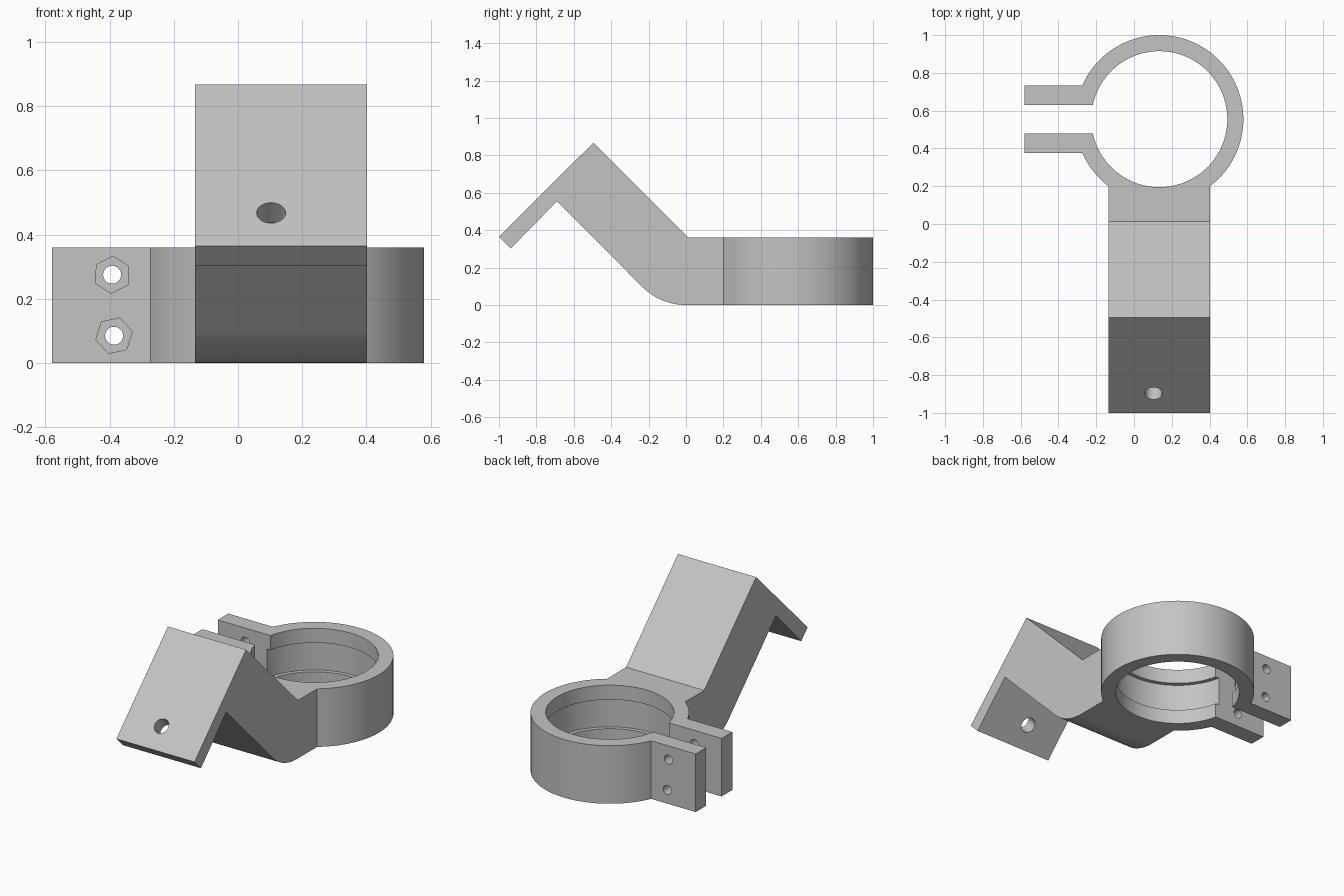
import bpy, bmesh
from math import radians, sin, cos
from mathutils import Matrix, Vector

cube = bpy.data.objects.get("Cube")
if cube:
    bpy.data.objects.remove(cube, do_unlink=True)

CX, CY, H = 0.134, 0.555, 0.36      # ring centre and height
ARM_HALF = 0.268                    # half the arm width

grey = bpy.data.materials.new("light_grey")
grey.use_nodes = True
colour = (0.55, 0.55, 0.55, 1)
grey.diffuse_color = colour
grey.node_tree.nodes["Principled BSDF"].inputs["Base Color"].default_value = colour


def finish(name, bm):
    bmesh.ops.recalc_face_normals(bm, faces=bm.faces)
    mesh = bpy.data.meshes.new(name)
    bm.to_mesh(mesh)
    bm.free()
    mesh.materials.append(grey)
    obj = bpy.data.objects.new(name, mesh)
    bpy.context.collection.objects.link(obj)
    return obj


def box(name, low, high):
    bm = bmesh.new()
    bmesh.ops.create_cube(bm, size=1)
    low, high = Vector(low), Vector(high)
    for v in bm.verts:
        v.co = (low + high) / 2 + v.co * (high - low)
    return finish(name, bm)


def rod(name, start, end, radius, sides=32, turn=0):
    """Prism or cylinder between two points."""
    start, end = Vector(start), Vector(end)
    axis = end - start
    place = (Matrix.Translation((start + end) / 2)
             @ axis.to_track_quat('Z', 'Y').to_matrix().to_4x4()
             @ Matrix.Rotation(turn, 4, 'Z'))
    bm = bmesh.new()
    bmesh.ops.create_cone(bm, cap_ends=True, segments=sides, radius1=radius,
                          radius2=radius, depth=axis.length, matrix=place)
    return finish(name, bm)


def combine(target, other, operation):
    mod = target.modifiers.new(operation.lower(), 'BOOLEAN')
    mod.object, mod.operation, mod.solver = other, operation, 'EXACT'
    graph = bpy.context.evaluated_depsgraph_get()
    mesh = bpy.data.meshes.new_from_object(target.evaluated_get(graph))
    target.modifiers.clear()
    target.data = mesh
    bpy.data.objects.remove(other, do_unlink=True)


# Bent arm: side profile swept across its width
bend = 0.33
profile = [(-0.69, 0.555), (-0.937, 0.302), (-1.0, 0.365), (-0.495, 0.868),
           (0.013, H), (0.3, H), (0.3, 0)]
profile += [(-bend * sin(radians(a)), bend * (1 - cos(radians(a))))
            for a in range(0, 46, 3)]
bm = bmesh.new()
face = bm.faces.new([bm.verts.new((CX - ARM_HALF, y, z)) for y, z in profile])
swept = bmesh.ops.extrude_face_region(bm, geom=[face])
bmesh.ops.translate(bm, vec=(2 * ARM_HALF, 0, 0),
                    verts=[g for g in swept["geom"] if isinstance(g, bmesh.types.BMVert)])
arm = finish("arm", bm)

# Clamp ring with the lug block and arm joined on
bracket = rod("clamp_bracket", (CX, CY, 0), (CX, CY, H), 0.445, 128)
combine(bracket, box("lugs", (-0.58, 0.375, 0), (0, 0.733, H)), 'UNION')
combine(bracket, arm, 'UNION')

# Bore, inner groove and the slot between the lugs
cutters = [
    rod("bore", (CX, CY, -0.1), (CX, CY, H + 0.1), 0.36, 128),
    rod("groove", (CX, CY, 0.09), (CX, CY, 0.27), 0.385, 128),
    box("slot", (-0.7, 0.48, -0.1), (CX, 0.63, H + 0.1)),
]

# Bolt holes with hexagonal nut pockets in the front lug
for x, z, turn in ((-0.392, 0.275, 3), (-0.386, 0.085, 18)):
    cutters.append(rod("bolt_hole", (x, 0.33, z), (x, 0.8, z), 0.028))
    cutters.append(rod("nut_pocket", (x, 0.33, z), (x, 0.42, z), 0.058, 6,
                       radians(turn)))

# Mounting hole square to the sloping plate
centre, normal = Vector((0.103, -0.897, 0.468)), Vector((0, -1, 1)).normalized()
cutters.append(rod("plate_hole", centre + normal * 0.05,
                   centre - normal * 0.13, 0.045))

for cutter in cutters:
    combine(bracket, cutter, 'DIFFERENCE')

# Smooth curves, sharp edges
bpy.ops.object.select_all(action='DESELECT')
bracket.select_set(True)
bpy.context.view_layer.objects.active = bracket
bpy.ops.object.shade_smooth_by_angle(angle=radians(25))
